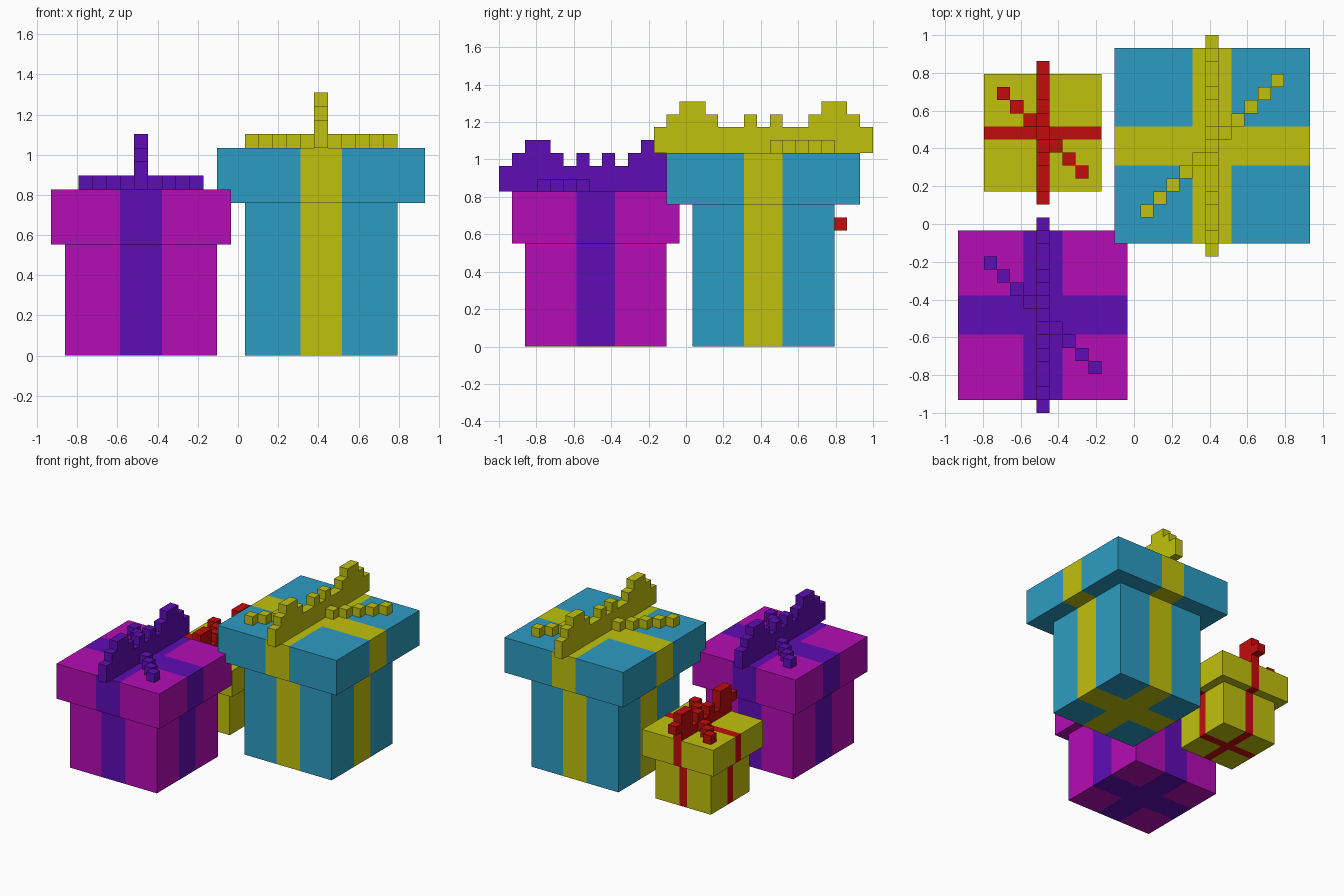
import bpy, bmesh
from mathutils import Vector

cube = bpy.data.objects.get("Cube")
if cube:
    bpy.data.objects.remove(cube, do_unlink=True)

U = 2 / 29  # one block; all sizes below are counted in blocks


def world(x, y, z):
    return Vector(((x - 13.5) * U, (y - 14.5) * U, z * U))


def material(name, rgb):
    lin = [c / 255 / 12.92 if c < 10.3 else ((c / 255 + 0.055) / 1.055) ** 2.4 for c in rgb]
    m = bpy.data.materials.new(name)
    m.use_nodes = True
    m.diffuse_color = (*lin, 1)
    bsdf = next(n for n in m.node_tree.nodes if n.type == 'BSDF_PRINCIPLED')
    bsdf.inputs["Base Color"].default_value = (*lin, 1)
    return m


BLUE = material("blue paper", (44, 156, 194))
YELLOW = material("yellow", (193, 193, 13))
MAGENTA = material("magenta paper", (181, 12, 181))
PURPLE = material("purple ribbon", (95, 12, 181))
RED = material("red ribbon", (194, 12, 12))


def finish(name, bm, mats):
    bmesh.ops.recalc_face_normals(bm, faces=bm.faces)
    mesh = bpy.data.meshes.new(name)
    bm.to_mesh(mesh)
    bm.free()
    for m in mats:
        mesh.materials.append(m)
    ob = bpy.data.objects.new(name, mesh)
    bpy.context.collection.objects.link(ob)
    return ob


def add_box(bm, lo, hi):
    a, b = world(*lo), world(*hi)
    verts = bmesh.ops.create_cube(bm, size=1)["verts"]
    for v in verts:
        v.co = Vector([(a[i] + b[i]) / 2 + v.co[i] * (b[i] - a[i]) for i in range(3)])


def wrapped_box(name, cx, cy, half, z0, z1, band, mats):
    """Box with a ribbon cross cut into its faces."""
    bm = bmesh.new()
    add_box(bm, (cx - half, cy - half, z0), (cx + half, cy + half, z1))
    mid = world(cx, cy, 0)
    for axis in (0, 1):
        for side in (-1, 1):
            no = Vector((0, 0, 0))
            no[axis] = 1
            bmesh.ops.bisect_plane(bm, geom=bm.verts[:] + bm.edges[:] + bm.faces[:],
                                   plane_co=mid + no * side * band * U, plane_no=no)
    for f in bm.faces:
        d = f.calc_center_median() - mid
        f.material_index = int(min(abs(d.x), abs(d.y)) < band * U)
    finish(name, bm, mats)


def bow(name, cx, cy, z, tops, end_bottom, mat):
    """Upright stepped bow, one block thick, running front to back."""
    n = len(tops)
    y0 = cy - n / 2
    pts = []
    for i, h in enumerate(tops):
        pts += [(y0 + i, z + h), (y0 + i + 1, z + h)]
    if end_bottom:  # ends lifted clear of the lid
        e = z + end_bottom
        pts += [(y0 + n, e), (y0 + n - 1, e), (y0 + n - 1, z), (y0 + 1, z), (y0 + 1, e), (y0, e)]
    else:
        pts += [(y0 + n, z), (y0, z)]
    pts = [p for i, p in enumerate(pts) if p != pts[i - 1]]
    bm = bmesh.new()
    face = bm.faces.new([bm.verts.new(world(cx - 0.5, y, h)) for y, h in pts])
    ext = bmesh.ops.extrude_face_region(bm, geom=[face])["geom"]
    bmesh.ops.translate(bm, vec=(U, 0, 0),
                        verts=[g for g in ext if isinstance(g, bmesh.types.BMVert)])
    finish(name, bm, [mat])


def tails(name, cx, cy, z, reach, slope, mat):
    """Diagonal run of blocks on the lid, either side of the bow."""
    bm = bmesh.new()
    for i in range(-reach, reach + 1):
        if i:
            x, y = cx + i, cy + slope * i
            add_box(bm, (x - 0.5, y - 0.5, z), (x + 0.5, y + 0.5, z + 1))
    finish(name, bm, [mat])


# name, centre, body half, lid half, lid bottom, lid top, ribbon half,
# bow column heights (first half, mirrored about the middle), end lift, tail reach, tail slope, colours
GIFTS = [
    ("tall_gift", 19.5, 20.5, 5.5, 7.5, 11, 15, 1.5,
     [2, 3, 4, 4, 3, 2, 2, 3, 2], 0, 5, 1, BLUE, YELLOW),
    ("medium_gift", 6.5, 7.5, 5.5, 6.5, 8, 12, 1.5,
     [2, 3, 4, 4, 3, 2, 3, 2], 0, 4, -1, MAGENTA, PURPLE),
    ("small_gift", 6.5, 21.5, 3.5, 4.5, 5, 8, 0.5,
     [2, 3, 3, 1, 2, 1], 1, 3, -1, YELLOW, RED),
]

for name, cx, cy, body, lid, zl, zt, band, half, lift, reach, slope, paper, ribbon in GIFTS:
    wrapped_box(name + "_body", cx, cy, body, 0, zl, band, [paper, ribbon])
    wrapped_box(name + "_lid", cx, cy, lid, zl, zt, band, [paper, ribbon])
    bow(name + "_bow", cx, cy, zt, half + half[-2::-1], lift, ribbon)
    tails(name + "_ribbon_tails", cx, cy, zt, reach, slope, ribbon)
